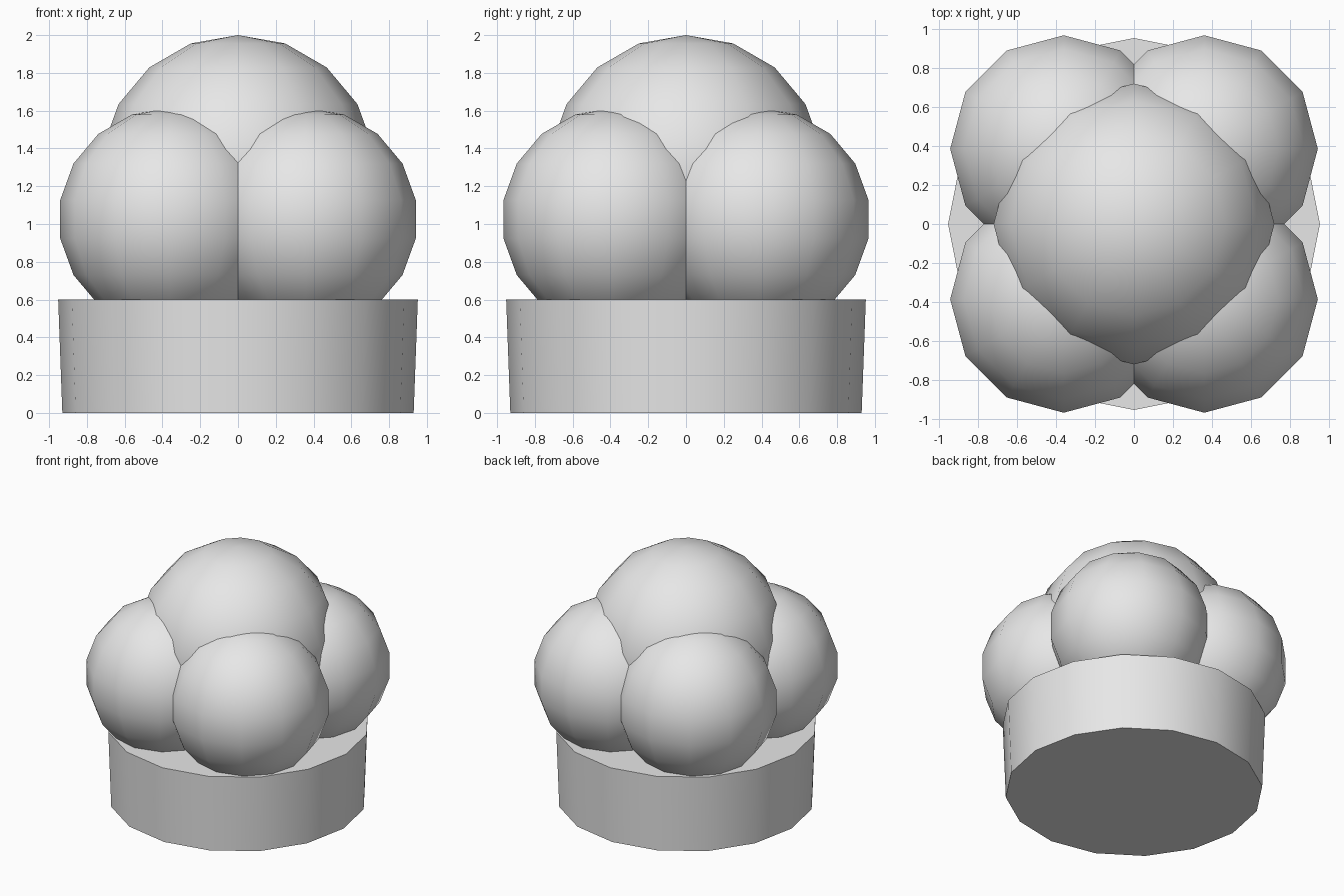
import bpy, math

if "Cube" in bpy.data.objects:
    bpy.data.objects.remove(bpy.data.objects["Cube"])

# single plain grey
grey = bpy.data.materials.new("light_grey")
grey.diffuse_color = (0.8, 0.8, 0.8, 1.0)
grey.use_nodes = True
grey.node_tree.nodes["Principled BSDF"].inputs["Base Color"].default_value = grey.diffuse_color


def finish(name, angle):
    ob = bpy.context.object
    ob.name = name
    ob.data.materials.append(grey)
    bpy.ops.object.shade_smooth_by_angle(angle=math.radians(angle))
    return ob


def ball(name, radius, location):
    # nine rings, so the widest band is vertical
    bpy.ops.mesh.primitive_uv_sphere_add(segments=12, ring_count=9,
                                         radius=radius, location=location)
    return finish(name, 60)


# slightly flared round base with closed ends
bpy.ops.mesh.primitive_cone_add(vertices=16, radius1=0.93, radius2=0.952,
                                depth=0.6, location=(0, 0, 0.3),
                                rotation=(0, 0, 0))
finish("base", 40)

# large ball on top
ball("top_ball", 0.73, (0, 0, 1.27))

# four smaller balls around it
for sx, side in ((-1, "left"), (1, "right")):
    for sy, end in ((-1, "front"), (1, "back")):
        ball(f"{end}_{side}_ball", 0.59, (sx * 0.36, sy * 0.385, 1.025))
